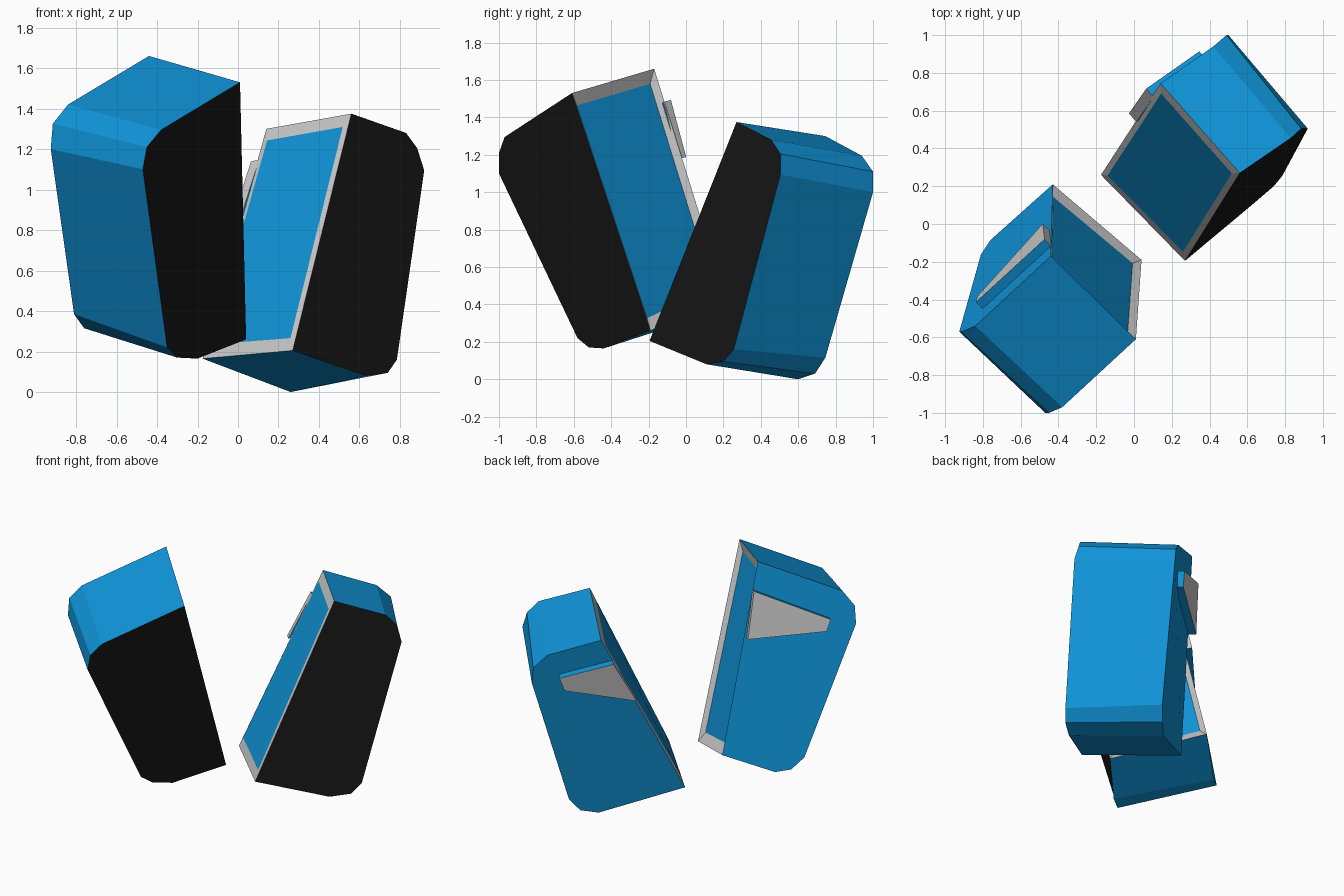
import bpy, bmesh
from mathutils import Vector as V

if "Cube" in bpy.data.objects:
    bpy.data.objects.remove(bpy.data.objects["Cube"])


def material(name, rgb):
    m = bpy.data.materials.new(name)
    m.diffuse_color = (*rgb, 1)
    m.use_nodes = True
    m.node_tree.nodes["Principled BSDF"].inputs["Base Color"].default_value = m.diffuse_color
    return m


MATS = [material("blue", (0.005, 0.30, 0.70)),
        material("black", (0.008, 0.008, 0.008)),
        material("grey", (0.8, 0.8, 0.8))]
BLUE, BLACK, GREY = range(3)


def build(name, points, faces):
    """Closed flat-shaded mesh from points and (indices, material) pairs."""
    bm = bmesh.new()
    vs = [bm.verts.new(p) for p in points]
    for idx, mat in faces:
        bm.faces.new([vs[i] for i in idx]).material_index = mat
    bmesh.ops.recalc_face_normals(bm, faces=bm.faces)
    me = bpy.data.meshes.new(name)
    bm.to_mesh(me)
    bm.free()
    for m in MATS:
        me.materials.append(m)
    ob = bpy.data.objects.new(name, me)
    bpy.context.collection.objects.link(ob)
    return ob


def shell_half(side, near, far, recess, tab):
    near, far = [V(p) for p in near], [V(p) for p in far]
    n = len(near)
    # Mating face: grey sloped rim around a blue panel
    rim = [near[0], far[0], far[-1], near[-1]]
    h = (far[0] - near[0]).normalized()
    v = (near[-1] - near[0]).normalized()
    out = h.cross(v).normalized()
    if out.dot(near[0] - near[1]) < 0:
        out = -out
    panel = [c + h * sh * 0.035 + v * sv * 0.07 - out * recess
             for c, sh, sv in zip(rim, (1, -1, -1, 1), (1, 1, -1, -1))]
    # Body: black near side, blue far side and blue wrap
    faces = [(range(n), BLACK), (range(n, 2 * n), BLUE)]
    faces += [((i, i + 1, n + i + 1, n + i), BLUE) for i in range(n - 1)]
    ring = (0, n, 2 * n - 1, n - 1)
    for k in range(4):
        j = (k + 1) % 4
        faces.append(((ring[k], ring[j], 2 * n + j, 2 * n + k), GREY))
    faces.append((range(2 * n, 2 * n + 4), BLUE))
    build(side + "_shell", near + far + panel, faces)

    # Tapered tab raised on the far side
    eh, ev = far[1] - far[0], far[-1] - far[0]
    base = [far[0] + eh * a + ev * b for a, b in tab]
    pts = [p - h * 0.01 for p in base] + [p + h * 0.05 for p in base]
    build(side + "_tab", pts, [
        ((0, 1, 2, 3), BLUE), ((4, 5, 6, 7), GREY), ((0, 1, 5, 4), BLUE),
        ((1, 2, 6, 5), BLUE), ((2, 3, 7, 6), BLUE), ((3, 0, 4, 7), GREY)])


# Left half
shell_half(
    "left",
    [(0.01, -0.61, 1.53), (-0.38, -0.97, 1.295), (-0.45, -1.0, 1.21), (-0.47, -1.0, 1.10),
     (-0.35, -0.58, 0.22), (-0.30, -0.52, 0.17), (-0.20, -0.44, 0.165), (0.04, -0.19, 0.26)],
    [(-0.44, -0.17, 1.66), (-0.84, -0.54, 1.42), (-0.915, -0.57, 1.325), (-0.925, -0.57, 1.20),
     (-0.81, -0.16, 0.385), (-0.76, -0.085, 0.315), (-0.68, -0.02, 0.30), (-0.43, 0.21, 0.44)],
    0.03, [(0, 0.145), (0.91, 0.153), (0.89, 0.218), (0.03, 0.389)])

# Right half
shell_half(
    "right",
    [(0.56, 0.27, 1.375), (0.83, 0.455, 1.28), (0.885, 0.505, 1.205), (0.92, 0.505, 1.095),
     (0.785, 0.255, 0.16), (0.74, 0.20, 0.095), (0.635, 0.11, 0.08), (0.27, -0.195, 0.205)],
    [(0.14, 0.745, 1.30), (0.42, 0.94, 1.195), (0.49, 1.0, 1.11), (0.50, 1.0, 1.0),
     (0.39, 0.745, 0.115), (0.34, 0.69, 0.03), (0.26, 0.60, 0.0), (-0.175, 0.26, 0.165)],
    -0.005, [(0, 0.136), (1.0, 0.13), (1.03, 0.212), (-0.04, 0.39)])
